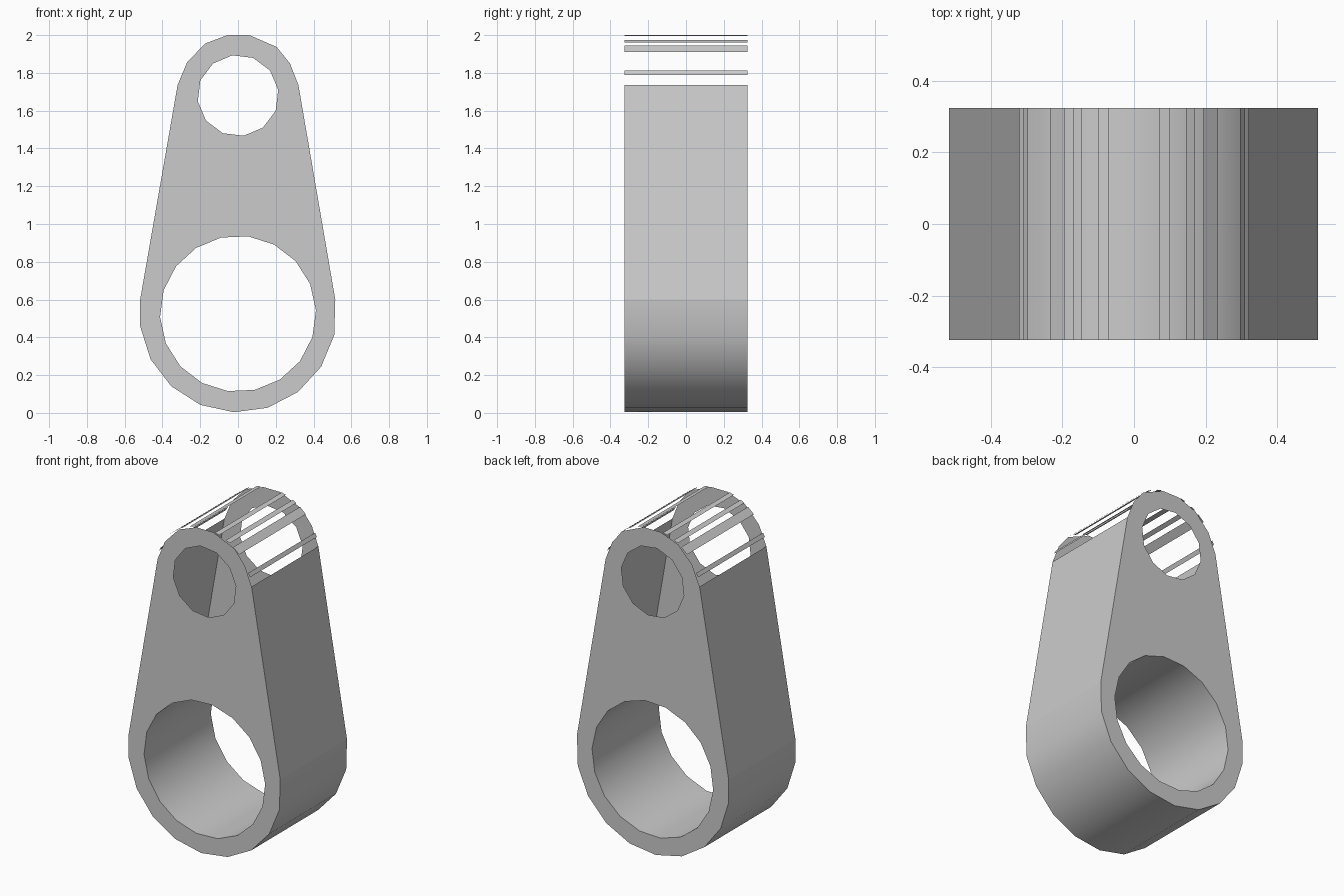
import bpy
import bmesh
import math
from mathutils import Vector

cube = bpy.data.objects.get("Cube")
if cube:
    bpy.data.objects.remove(cube)

DEPTH = 0.325          # half thickness of the link
LOW, HIGH = 0.525, 1.68  # heights of the two hole centres

grey = bpy.data.materials.new("plain_grey")
grey.use_nodes = True
grey.diffuse_color = (0.6, 0.6, 0.6, 1)
grey.node_tree.nodes["Principled BSDF"].inputs["Base Color"].default_value = (0.6, 0.6, 0.6, 1)


def arc(height, radius, start, step, count):
    """Points (x, z) along a circle, counter-clockwise."""
    angles = [math.radians(start + step * i) for i in range(count)]
    return [(radius * math.cos(a), height + radius * math.sin(a)) for a in angles]


def finish(bm, name, smooth=False):
    mesh = bpy.data.meshes.new(name)
    bm.to_mesh(mesh)
    bm.free()
    mesh.materials.append(grey)
    obj = bpy.data.objects.new(name, mesh)
    bpy.context.collection.objects.link(obj)
    for poly in mesh.polygons:
        poly.use_smooth = smooth
    return obj


def band(name, points, closed=False, smooth=False):
    """Sheet running front to back along a path."""
    bm = bmesh.new()
    pairs = [[bm.verts.new((x, y, z)) for y in (-DEPTH, DEPTH)] for x, z in points]
    following = pairs[1:] + (pairs[:1] if closed else [])
    for (a, b), (c, d) in zip(pairs, following):
        bm.faces.new((a, b, d, c))
    return finish(bm, name, smooth)


def plate(name, y, loops):
    """Flat sheet with holes, facing away from the middle."""
    bm = bmesh.new()
    edges = []
    for loop in loops:
        verts = [bm.verts.new((x, y, z)) for x, z in loop]
        for a, b in zip(verts, verts[1:] + verts[:1]):
            edges.append(bm.edges.new((a, b)))
    bmesh.ops.triangle_fill(bm, edges=edges, use_beauty=True, normal=Vector((0, math.copysign(1, y), 0)))
    for face in bm.faces:
        face.normal_update()
        if face.normal.y * y < 0:
            face.normal_flip()
    return finish(bm, name)


# Outline pieces, counter-clockwise seen from the front
left_side = [(-0.32, 1.735), (-0.518, 0.6)]
right_side = [(0.515, 0.6), (0.32, 1.735)]
base_curve = [left_side[1]] + arc(LOW, 0.522, 187.5, 20, 9) + [right_side[0]]
crown = [(0.275, 1.85), (0.205, 1.937), (0.06, 2.0),
         (-0.055, 2.0), (-0.175, 1.955), (-0.27, 1.855)]
large_hole = arc(LOW, 0.413, 2.5, 20, 18)
small_hole = arc(HIGH, 0.215, 8, 30, 12)

# Front and back plates
outline = left_side[:1] + base_curve + right_side[1:] + crown
for name, y in (("front_plate", -DEPTH), ("back_plate", DEPTH)):
    plate(name, y, [outline, large_hole, small_hole])

# Outer walls and the lining of the large hole
band("left_wall", right_side)
band("right_wall", left_side)
band("base_wall", base_curve, smooth=True)
band("large_hole_lining", large_hole[::-1], closed=True, smooth=True)

# Narrow open slats over the crown, mirrored left and right
slats = [((0.1, 1.994), (0.07, 2.0)),
         ((0.17, 1.962), (0.145, 1.975)),
         ((0.235, 1.91), (0.195, 1.945)),
         ((0.31, 1.79), (0.297, 1.813))]
for i, slat in enumerate(slats, 1):
    band(f"left_slat_{i}", slat)
    band(f"right_slat_{i}", [(-x, z) for x, z in reversed(slat)])
